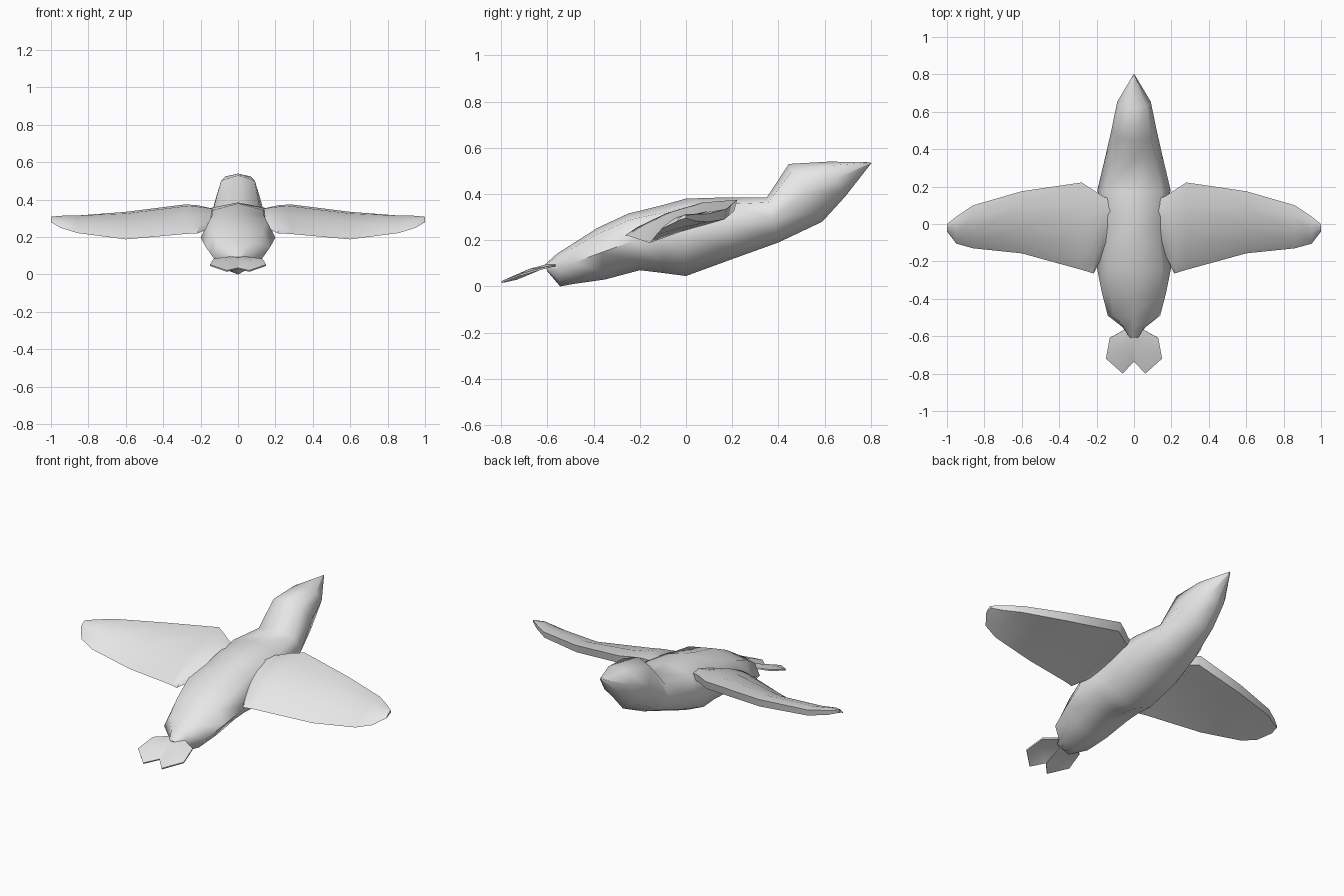
import bpy, bmesh, math
from mathutils import Vector

if "Cube" in bpy.data.objects:
    bpy.data.objects.remove(bpy.data.objects["Cube"])

grey = bpy.data.materials.new("plain_grey")
grey.diffuse_color = (0.8, 0.8, 0.8, 1)
grey.use_nodes = True
grey.node_tree.nodes["Principled BSDF"].inputs["Base Color"].default_value = grey.diffuse_color


def finish(bm, name, angle):
    """Clean a bmesh, turn it into a shaded object."""
    bmesh.ops.remove_doubles(bm, verts=bm.verts, dist=0.0005)
    bmesh.ops.recalc_face_normals(bm, faces=bm.faces)
    mesh = bpy.data.meshes.new(name)
    bm.to_mesh(mesh)
    bm.free()
    mesh.materials.append(grey)
    obj = bpy.data.objects.new(name, mesh)
    bpy.context.collection.objects.link(obj)
    bpy.ops.object.select_all(action='DESELECT')
    obj.select_set(True)
    bpy.context.view_layer.objects.active = obj
    bpy.ops.object.shade_smooth_by_angle(angle=math.radians(angle))
    return obj


def loft(name, rings, angle):
    """Skin a list of closed rings and cap both ends."""
    bm = bmesh.new()
    loops = [[bm.verts.new(p) for p in ring] for ring in rings]
    n = len(loops[0])
    for a, b in zip(loops, loops[1:]):
        for i in range(n):
            j = (i + 1) % n
            bm.faces.new((a[i], a[j], b[j], b[i]))
    bm.faces.new(loops[0])
    bm.faces.new(loops[-1])
    return finish(bm, name, angle)


# Body, neck and head: top y, top z, bottom y, bottom z, half width
BODY = [
    (-0.61, 0.095, -0.60, 0.065, 0.03),
    (-0.56, 0.14, -0.545, 0.0, 0.06),
    (-0.49, 0.185, -0.49, 0.01, 0.14),
    (-0.38, 0.255, -0.35, 0.03, 0.172),
    (-0.25, 0.315, -0.20, 0.07, 0.20),
    (-0.10, 0.352, -0.10, 0.058, 0.18),
    (0.0, 0.38, 0.0, 0.045, 0.18),
    (0.17, 0.385, 0.20, 0.118, 0.195),
    (0.35, 0.385, 0.40, 0.19, 0.15),
    (0.445, 0.53, 0.59, 0.28, 0.118),
    (0.62, 0.54, 0.69, 0.39, 0.09),
    (0.80, 0.537, 0.802, 0.533, 0.002),
]
# Cross-section: sideways fraction, height fraction from bottom to top
SECTION = [(0, 1), (0.76, 0.89), (1, 0.52), (0.64, 0.15),
           (0, 0), (-0.64, 0.15), (-1, 0.52), (-0.76, 0.89)]


def body_ring(yt, zt, yb, zb, w):
    return [(w * u, yb + (yt - yb) * v, zb + (zt - zb) * v) for u, v in SECTION]


loft("body", [body_ring(*r) for r in BODY], 60)

# Wings: x, leading y and z, trailing y and z, thickness
WING = [
    (0.10, 0.12, 0.345, -0.10, 0.25, 0.05),
    (0.17, 0.15, 0.36, -0.17, 0.24, 0.055),
    (0.215, 0.18, 0.37, -0.265, 0.22, 0.06),
    (0.28, 0.222, 0.375, -0.245, 0.217, 0.06),
    (0.60, 0.175, 0.335, -0.157, 0.188, 0.055),
    (0.86, 0.10, 0.315, -0.13, 0.222, 0.045),
    (0.95, 0.04, 0.312, -0.105, 0.25, 0.035),
    (1.0, 0.0, 0.308, -0.04, 0.28, 0.015),
]
# Airfoil: chord fraction, offset in thicknesses
FOIL = [(0, 0), (0.25, 0.5), (0.6, 0.6), (0.88, 0.3), (1, 0),
        (0.6, -0.2), (0.25, -0.55), (0.03, -0.75)]


def wing_ring(side, x, yl, zl, yt, zt, th):
    return [(side * x, yl + (yt - yl) * t, zl + (zt - zl) * t + th * h)
            for t, h in FOIL]


for side, label in ((1, "right"), (-1, "left")):
    loft(label + "_wing", [wing_ring(side, *r) for r in WING], 50)

# Tail fan: two folded feather lobes around a raised centre
LOBE = [(0, -0.57, 0.105), (0.05, -0.565, 0.095), (0.13, -0.61, 0.085),
        (0.15, -0.72, 0.053), (0.06, -0.80, 0.022), (0, -0.735, 0.036)]
for side, label in ((1, "right"), (-1, "left")):
    bm = bmesh.new()
    rim = [bm.verts.new((side * x, y, z)) for x, y, z in LOBE]
    mid = bm.verts.new((side * 0.07, -0.68, 0.075))
    for a, b in zip(rim, rim[1:] + rim[:1]):
        bm.faces.new((a, b, mid))
    bmesh.ops.recalc_face_normals(bm, faces=bm.faces)
    if mid.normal.z < 0 or sum(f.normal.z for f in bm.faces) < 0:
        bmesh.ops.reverse_faces(bm, faces=bm.faces)
    bmesh.ops.solidify(bm, geom=bm.faces[:], thickness=0.008)
    finish(bm, label + "_tail_lobe", 50)
